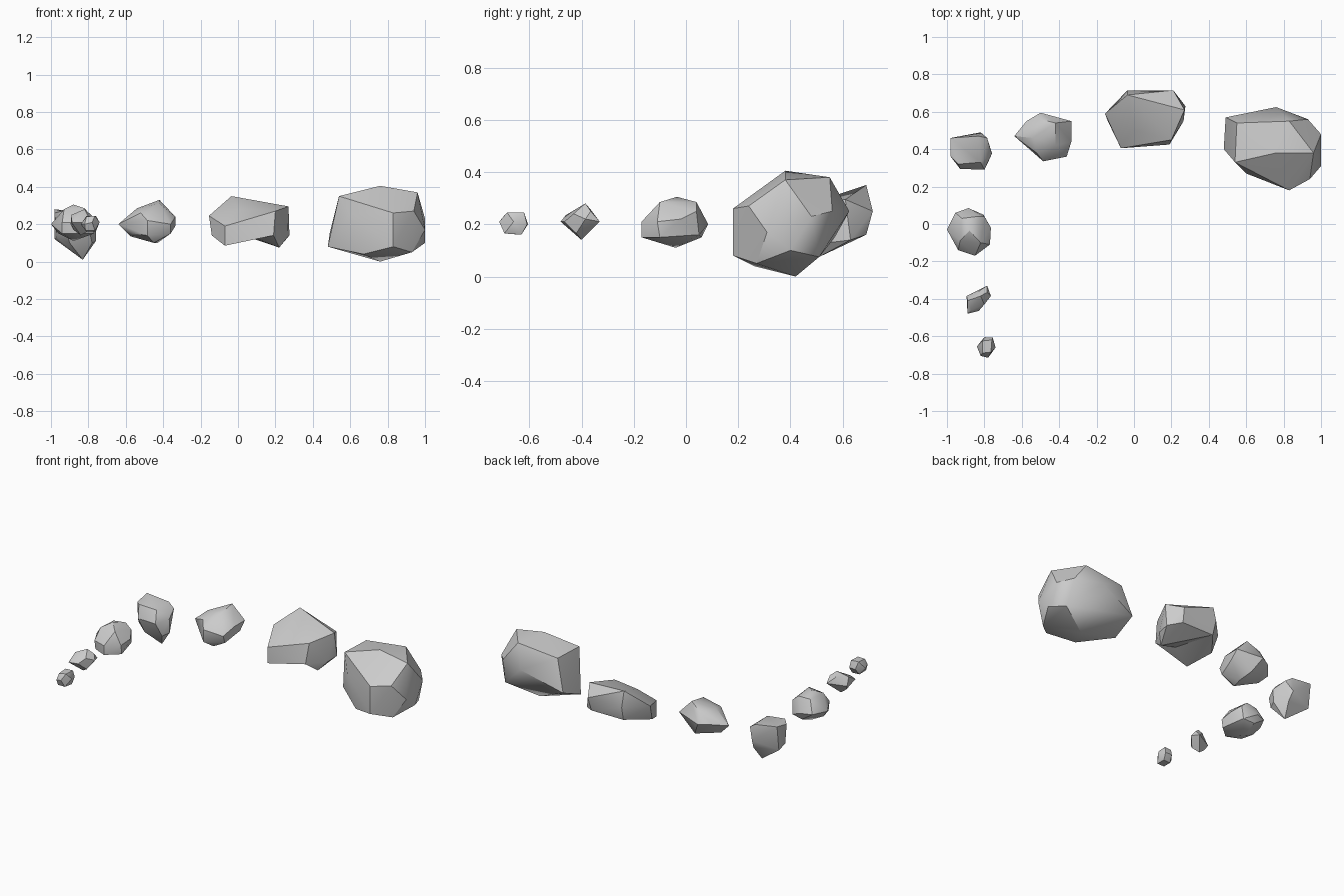
import bpy, bmesh, math
from mathutils import Vector
from mathutils.geometry import intersect_point_line


def edge_distance(p, e):
    a, b = e.verts[0].co, e.verts[1].co
    t = min(1, max(0, intersect_point_line(p, a, b)[1]))
    return (a.lerp(b, t) - p).length


def rock(name, corners, notches=()):
    """A chipped stone: the hull around a few corner points, with edges notched in."""
    bm = bmesh.new()
    mid = sum((Vector(c) for c in corners), Vector()) / len(corners)
    for c in corners:
        bm.verts.new(Vector(c) - mid)
    hull = bmesh.ops.convex_hull(bm, input=bm.verts)
    spare = {v for v in hull["geom_interior"] + hull["geom_unused"]
             if isinstance(v, bmesh.types.BMVert)}
    bmesh.ops.delete(bm, geom=list(spare), context='VERTS')
    for n in notches:
        p = Vector(n) - mid
        edge = min(bm.edges, key=lambda e: edge_distance(p, e))
        vert = bmesh.utils.edge_split(edge, edge.verts[0], 0.5)[1]
        for f in list(vert.link_faces):
            far = [v for v in f.verts if v != vert and not any(
                vert in e.verts for e in v.link_edges)]
            if far:
                bmesh.utils.face_split(f, vert, far[0])
        vert.co = p
    bmesh.ops.recalc_face_normals(bm, faces=bm.faces)
    mesh = bpy.data.meshes.new(name)
    bm.to_mesh(mesh)
    bm.free()
    ob = bpy.data.objects.new(name, mesh)
    ob.location = mid
    bpy.context.collection.objects.link(ob)
    bpy.ops.object.select_all(action='DESELECT')
    ob.select_set(True)
    bpy.context.view_layer.objects.active = ob
    bpy.ops.object.shade_smooth_by_angle(angle=math.radians(32))
    return ob


# Largest stone, right end of the arc
rock("boulder_large", [
    (.76, .38, .405), (.96, .38, .37), (.83, .55, .38), (.55, .54, .35), (.54, .33, .35),
    (.94, .24, .27), (.83, .18, .26), (1, .31, .17), (1, .48, .23), (.93, .56, .25),
    (.76, .625, .25), (.48, .40, .08), (.49, .57, .15), (.60, .27, .25),
    (.76, .42, 0), (.93, .27, .05), (.83, .18, .08), (1, .40, .10), (.95, .51, .075),
    (.67, .26, .04)])

# Second stone, with a broad sloping top and a notch under its front
rock("boulder_medium", [
    (-.035, .69, .35), (-.155, .59, .245), (.27, .61, .295), (.21, .715, .25),
    (-.035, .715, .25), (0, .50, .28), (.20, .45, .27), (-.07, .405, .19),
    (.265, .55, .13), (.275, .63, .14), (.22, .51, .075), (.19, .425, .14),
    (-.07, .405, .085), (-.14, .55, .14), (.20, .69, .16), (-.03, .69, .16)],
    notches=[(.08, .475, .13)])

# Stones around the bend
rock("stone_back", [
    (-.42, .54, .33), (-.42, .42, .31), (-.50, .56, .28), (-.335, .55, .24),
    (-.335, .44, .24), (-.335, .50, .19), (-.36, .36, .20), (-.485, .335, .22),
    (-.485, .335, .14), (-.64, .47, .20), (-.575, .55, .22), (-.54, .46, .285),
    (-.43, .46, .10), (-.575, .46, .135), (-.50, .595, .22), (-.45, .55, .13),
    (-.36, .38, .15), (-.45, .39, .10), (-.56, .41, .15), (-.52, .38, .26)])

rock("stone_corner", [
    (-.98, .46, .28), (-.94, .32, .27), (-.83, .47, .26), (-.82, .33, .26),
    (-.76, .375, .20), (-.80, .29, .19), (-.93, .295, .19), (-.98, .36, .26),
    (-.98, .44, .12), (-.83, .40, .01), (-.76, .38, .11), (-.82, .49, .16),
    (-.785, .46, .23), (-.90, .32, .10), (-.81, .46, .10), (-.97, .36, .13),
    (-.78, .33, .10)])

rock("stone_side", [
    (-.88, -.035, .305), (-.84, .04, .285), (-.92, .03, .28), (-.93, -.09, .28),
    (-.82, -.10, .285), (-1, -.03, .20), (-.955, .06, .20), (-.885, .085, .20),
    (-.805, .05, .16), (-.765, -.02, .22), (-.77, -.11, .21), (-.85, -.17, .21),
    (-.94, -.14, .21), (-.85, -.17, .15), (-.77, -.10, .15), (-.88, -.04, .11),
    (-.96, -.05, .15), (-.88, .06, .15), (-.94, -.13, .15), (-.80, .04, .25)])

# Small pebbles at the front end
rock("pebble", [
    (-.82, -.385, .28), (-.785, -.33, .21), (-.765, -.385, .22), (-.83, -.465, .21),
    (-.89, -.48, .21), (-.895, -.385, .20), (-.84, -.40, .14), (-.87, -.46, .235),
    (-.785, -.365, .25), (-.89, -.41, .25), (-.80, -.43, .24), (-.80, -.42, .165),
    (-.88, -.40, .17), (-.83, -.36, .25)])

rock("pebble_small", [
    (-.81, -.69, .24), (-.765, -.685, .245), (-.76, -.62, .245), (-.81, -.625, .245),
    (-.84, -.655, .20), (-.80, -.605, .20), (-.755, -.608, .20), (-.74, -.66, .21),
    (-.78, -.715, .21), (-.82, -.705, .20), (-.815, -.695, .165), (-.765, -.695, .165),
    (-.76, -.63, .16), (-.81, -.635, .16)])
